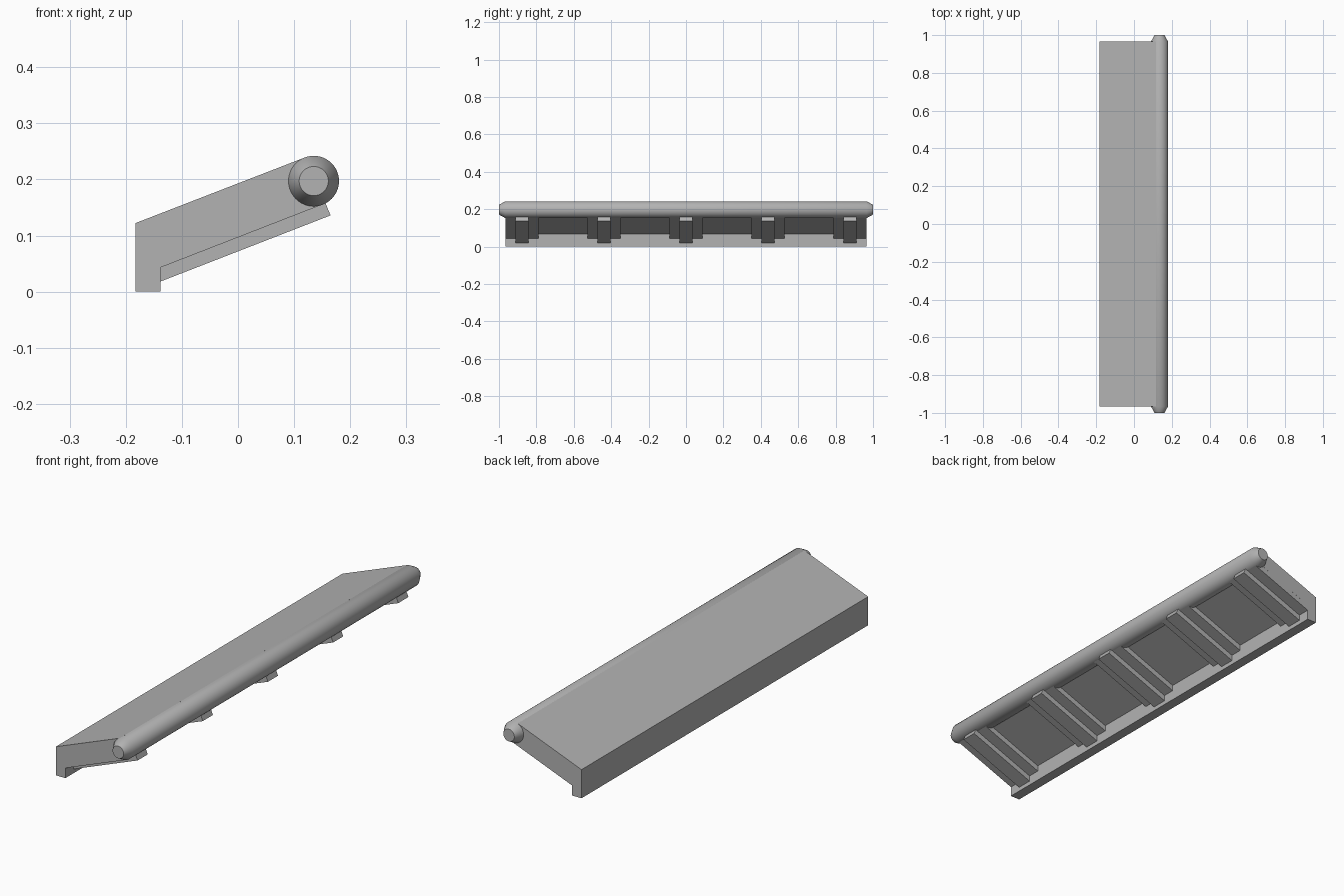
import bpy, bmesh, math
from mathutils import Matrix

cube = bpy.data.objects.get("Cube")
if cube:
    bpy.data.objects.remove(cube, do_unlink=True)

grey = bpy.data.materials.new("mid grey")
grey.use_nodes = True
grey.diffuse_color = (0.45, 0.45, 0.45, 1)
grey.node_tree.nodes["Principled BSDF"].inputs["Base Color"].default_value = (0.45, 0.45, 0.45, 1)


def finish(name, bm):
    bmesh.ops.recalc_face_normals(bm, faces=bm.faces[:])
    mesh = bpy.data.meshes.new(name)
    bm.to_mesh(mesh)
    bm.free()
    mesh.materials.append(grey)
    obj = bpy.data.objects.new(name, mesh)
    bpy.context.collection.objects.link(obj)
    return obj


def extrude_profile(name, points, y_mid, width):
    """Prism from an x-z outline, centred on y_mid."""
    bm = bmesh.new()
    face = bm.faces.new([bm.verts.new((x, y_mid - width / 2, z)) for x, z in points])
    new = bmesh.ops.extrude_face_region(bm, geom=[face])["geom"]
    bmesh.ops.translate(bm, vec=(0, width, 0),
                        verts=[v for v in new if isinstance(v, bmesh.types.BMVert)])
    return finish(name, bm)


SLOPE = 0.389
WALL_X = -0.138                      # inner face of the rear lip
NOSE_X, NOSE_Z, NOSE_R = 0.135, 0.197, 0.045


def under(x, start):
    """Height of a sloping underside that begins at height start on the lip."""
    return start + SLOPE * (x - WALL_X)


# Sloping tread with the vertical lip
extrude_profile("tread_panel", [
    (-0.183, 0), (WALL_X, 0), (WALL_X, 0.068),
    (NOSE_X, under(NOSE_X, 0.068)), (NOSE_X, NOSE_Z), (0.119, 0.239), (-0.183, 0.122),
], 0, 1.93)

# Stepped ribs under the panel
wide = [(WALL_X, 0.043), (0.155, under(0.155, 0.043)),
        (NOSE_X, under(NOSE_X, 0.068)), (WALL_X, 0.068)]
narrow = [(WALL_X, 0.018), (0.165, under(0.165, 0.018)),
          (0.156, under(0.156, 0.043)), (WALL_X, 0.043)]
for i in range(-2, 3):
    y = i * 0.4387
    extrude_profile(f"wide_rib_{i + 3}", wide, y, 0.175)
    extrude_profile(f"narrow_rib_{i + 3}", narrow, y, 0.068)

# Round nosing bar with tapered ends
bm = bmesh.new()
sides = 48
rings = []
for y, r in ((-1, 0.026), (-0.966, NOSE_R), (0.966, NOSE_R), (1, 0.026)):
    ring = bmesh.ops.create_circle(bm, segments=sides, radius=r,
        matrix=Matrix.Translation((NOSE_X, y, NOSE_Z)) @ Matrix.Rotation(math.pi / 2, 4, "X"))
    rings.append(ring["verts"])
for a, b in zip(rings, rings[1:]):
    for k in range(sides):
        n = (k + 1) % sides
        bm.faces.new((a[k], a[n], b[n], b[k]))
bm.faces.new(rings[0])
bm.faces.new(rings[-1])
bar = finish("nosing_bar", bm)
bpy.ops.object.select_all(action="DESELECT")
bar.select_set(True)
bpy.context.view_layer.objects.active = bar
bpy.ops.object.shade_smooth_by_angle(angle=math.radians(40))
